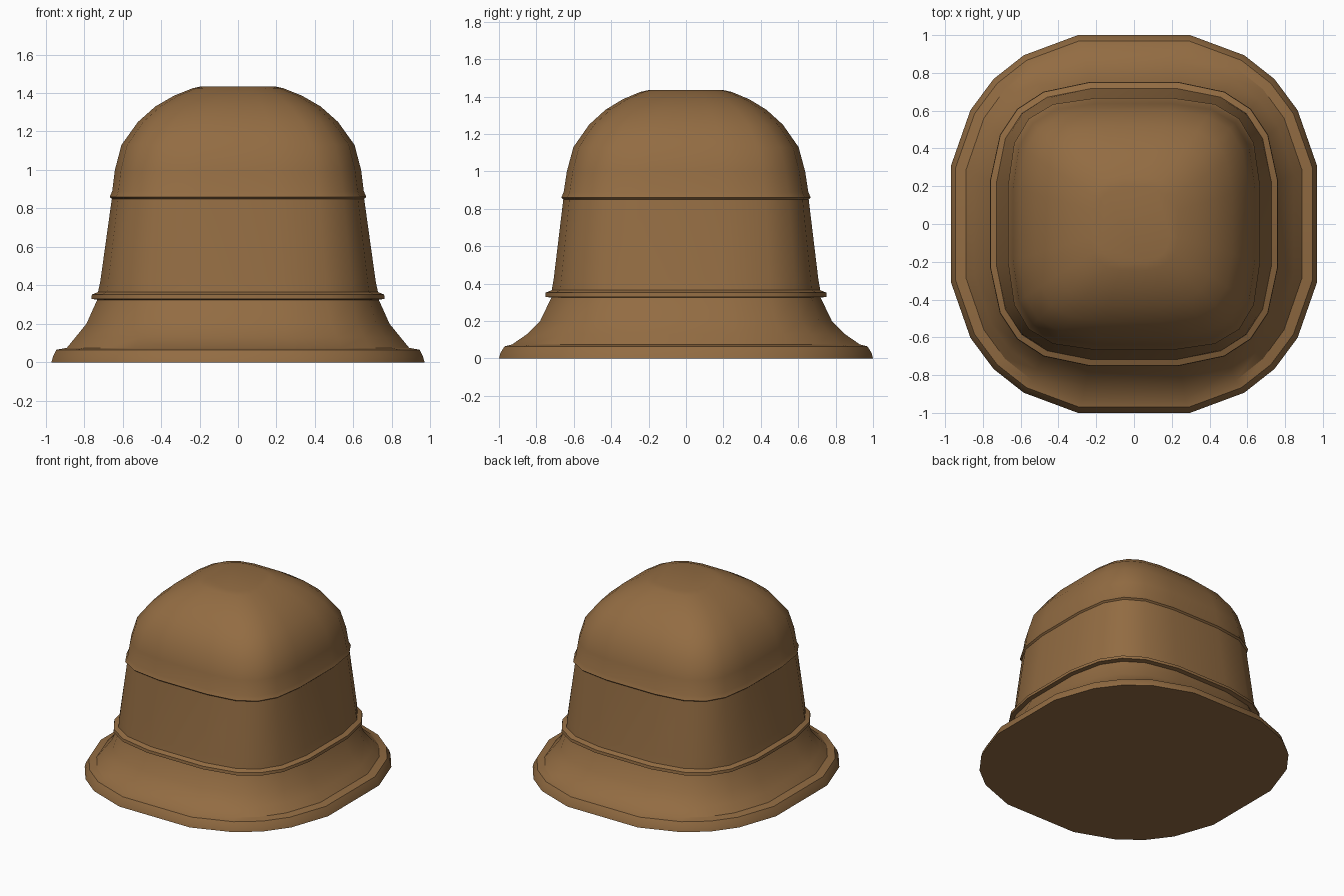
import bpy, bmesh
from math import sin, cos, radians

if "Cube" in bpy.data.objects:
    bpy.data.objects.remove(bpy.data.objects["Cube"])

# Angles of one ring: flat sides with rounded corners
ANGLES = [q + a for q in (0, 90, 180, 270) for a in (17, 34, 45, 56, 73)]

# Profile from rim to crown: height, half width x, half width y, squareness
PROFILE = [
    (0.00, 0.970, 1.000, 2.4),   # rim
    (0.03, 0.962, 0.992, 2.4),
    (0.065, 0.945, 0.970, 2.4),
    (0.075, 0.890, 0.930, 2.4),
    (0.13, 0.845, 0.850, 2.6),   # flare
    (0.20, 0.788, 0.780, 2.8),
    (0.325, 0.732, 0.720, 3.2),
    (0.33, 0.762, 0.752, 3.2),   # lower band
    (0.352, 0.760, 0.750, 3.2),
    (0.365, 0.728, 0.718, 3.3),
    (0.42, 0.716, 0.708, 3.5),   # wall
    (0.85, 0.656, 0.656, 3.8),
    (0.86, 0.667, 0.667, 3.8),   # upper band
    (0.89, 0.654, 0.654, 3.8),
    (1.00, 0.640, 0.637, 3.8),   # dome
    (1.13, 0.606, 0.602, 3.8),
    (1.25, 0.520, 0.518, 3.7),
    (1.33, 0.430, 0.430, 3.4),
    (1.385, 0.335, 0.340, 3.2),
    (1.425, 0.235, 0.245, 3.0),
    (1.435, 0.190, 0.200, 3.0),
]


def ring(bm, z, hx, hy, n):
    pts = []
    for a in ANGLES:
        c, s = cos(radians(a)), sin(radians(a))
        r = (abs(c) ** n + abs(s) ** n) ** (-1 / n)
        pts.append((c * r, s * r))
    m = max(p[0] for p in pts)
    return [bm.verts.new((x / m * hx, y / m * hy, z)) for x, y in pts]


# Loft the rings and cap both ends
bm = bmesh.new()
rings = [ring(bm, *p) for p in PROFILE]
count = len(ANGLES)
for lo, hi in zip(rings, rings[1:]):
    for i in range(count):
        j = (i + 1) % count
        bm.faces.new((lo[i], lo[j], hi[j], hi[i]))
bm.faces.new(rings[0][::-1])
bm.faces.new(rings[-1])
bmesh.ops.recalc_face_normals(bm, faces=bm.faces)
mesh = bpy.data.meshes.new("banded_dome")
bm.to_mesh(mesh)
bm.free()

# Brown material
mat = bpy.data.materials.new("brown")
mat.diffuse_color = (0.29, 0.15, 0.055, 1)
mat.use_nodes = True
mat.node_tree.nodes["Principled BSDF"].inputs["Base Color"].default_value = mat.diffuse_color
mesh.materials.append(mat)

obj = bpy.data.objects.new("banded_dome", mesh)
bpy.context.collection.objects.link(obj)
bpy.context.view_layer.objects.active = obj
obj.select_set(True)
bpy.ops.object.shade_smooth_by_angle(angle=radians(28))
